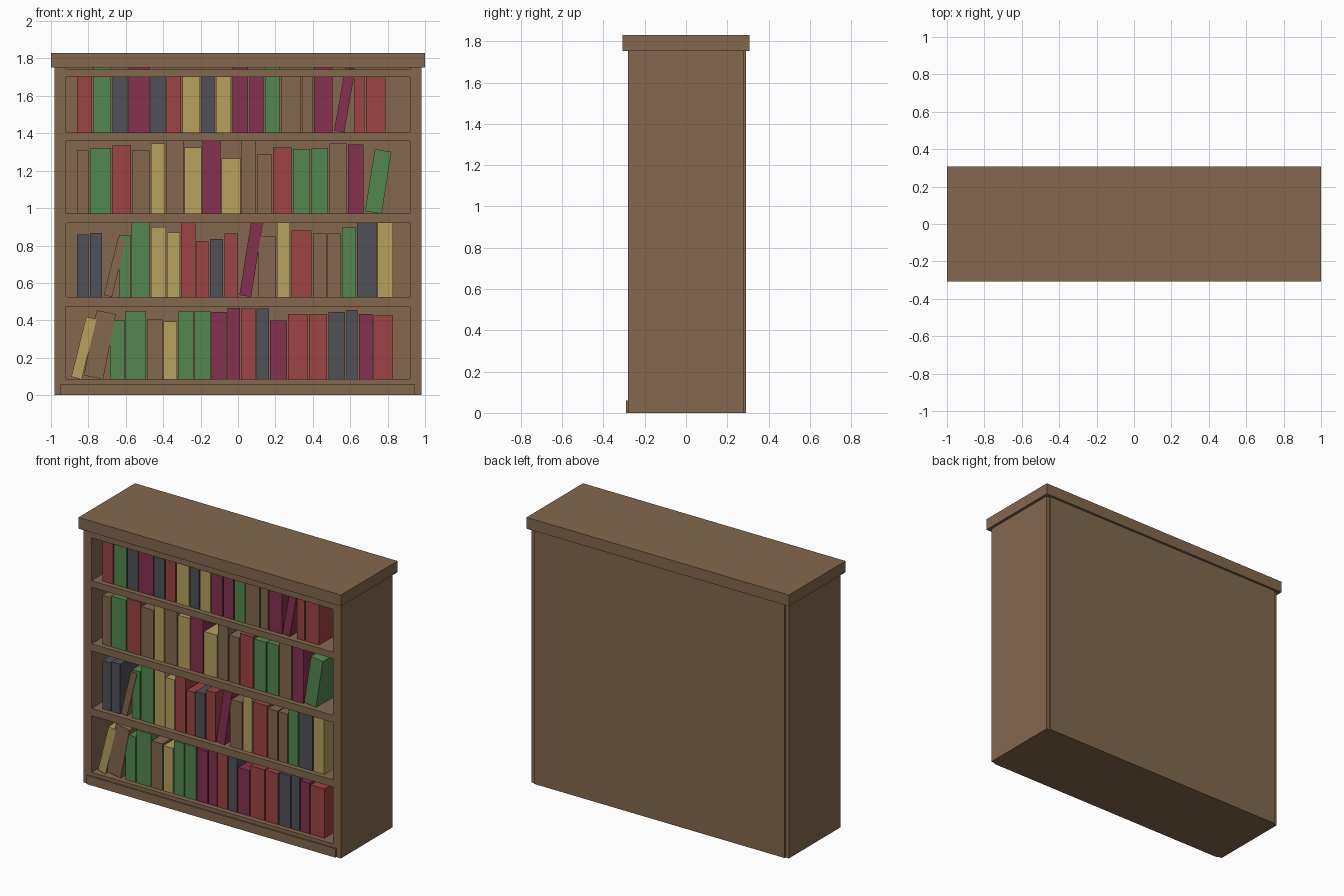
import bpy, math
from mathutils import Matrix, Vector

if "Cube" in bpy.data.objects:
    bpy.data.objects.remove(bpy.data.objects["Cube"])


def material(name, r, g, b):
    """Flat colour given as 0-255 display values, stored as linear."""
    def lin(c):
        c /= 255
        return c / 12.92 if c <= 0.04045 else ((c + 0.055) / 1.055) ** 2.4
    m = bpy.data.materials.new(name)
    m.diffuse_color = (lin(r), lin(g), lin(b), 1)
    m.use_nodes = True
    m.node_tree.nodes["Principled BSDF"].inputs["Base Color"].default_value = m.diffuse_color
    return m


MATS = {
    "B": material("brown wood", 131, 104, 78),
    "R": material("red cloth", 156, 68, 68),
    "G": material("green cloth", 84, 135, 80),
    "K": material("slate cloth", 80, 81, 87),
    "Y": material("tan cloth", 183, 161, 95),
    "P": material("plum cloth", 133, 49, 78),
}


def box(name, x0, x1, y0, y1, z0, z1, colour="B", matrix=None):
    verts = [Vector((x, y, z)) for x in (x0, x1) for y in (y0, y1) for z in (z0, z1)]
    if matrix:
        verts = [matrix @ v for v in verts]
    faces = [(0, 1, 3, 2), (4, 6, 7, 5), (0, 4, 5, 1), (2, 3, 7, 6), (0, 2, 6, 4), (1, 5, 7, 3)]
    mesh = bpy.data.meshes.new(name)
    mesh.from_pydata(verts, [], faces)
    mesh.materials.append(MATS[colour])
    ob = bpy.data.objects.new(name, mesh)
    bpy.context.collection.objects.link(ob)
    return ob


# Case: side panels, shelves, back, plinth and cap
for side, s in (("left", -1), ("right", 1)):
    xa, xb = sorted((0.92 * s, 0.98 * s))
    box(f"{side}_side_panel", xa, xb, -0.28, 0.28, 0, 1.752)
SHELVES = [("bottom_board", 0, 0.085), ("lower_shelf", 0.475, 0.525),
           ("middle_shelf", 0.92, 0.97), ("upper_shelf", 1.36, 1.405),
           ("top_rail", 1.70, 1.742)]
for name, z0, z1 in SHELVES:
    box(name, -0.92, 0.92, -0.28, 0.28, z0, z1)
box("back_panel", -0.955, 0.955, 0.28, 0.29, 0, 1.752)
box("plinth", -0.95, 0.945, -0.29, -0.28, 0, 0.06)
box("cap", -1, 1, -0.307, 0.307, 1.752, 1.83)


def book_row(label, x, floor, books):
    """Each book: colour, pitch, height, then lean in degrees and thickness if it leans."""
    for i, (colour, pitch, height, *lean) in enumerate(books):
        name = f"{label}_book_{i + 1}"
        if lean:
            # a leaning book pivots on its lower right edge
            angle, thick = lean
            m = Matrix.Translation((x + thick, 0, floor)) @ Matrix.Rotation(math.radians(angle), 4, "Y")
            box(name, -thick, 0, -0.249, 0.2, 0, height, colour, m)
        else:
            box(name, x, x + pitch - 0.007, -0.245, 0.2, floor, floor + height, colour)
        x += pitch


# Books, shelf by shelf from left to right
book_row("bottom", -0.893, 0.085, [
    ("Y", .067, .33, 14, .057), ("B", .142, .355, 11, .105), ("G", .083, .313),
    ("G", .115, .365), ("B", .088, .32), ("Y", .08, .31), ("G", .086, .365),
    ("G", .091, .365), ("P", .086, .36), ("P", .072, .38), ("R", .083, .377),
    ("K", .072, .377), ("P", .096, .313), ("R", .112, .35), ("R", .104, .35),
    ("K", .096, .36), ("K", .067, .37), ("P", .078, .35), ("R", .112, .34)])

book_row("lower", -0.861, 0.525, [
    ("K", .07, .333), ("K", .072, .343), ("B", .083, .317, 14, .045), ("G", .067, .33),
    ("G", .104, .395), ("Y", .086, .375), ("Y", .075, .345), ("R", .083, .395),
    ("R", .07, .30), ("K", .078, .31), ("R", .08, .34), ("P", .102, .41, 9, .063),
    ("B", .099, .327), ("Y", .078, .395), ("R", .115, .355), ("B", .078, .34),
    ("B", .078, .34), ("G", .08, .375), ("K", .11, .395), ("Y", .088, .395)])

book_row("middle", -0.861, 0.97, [
    ("B", .07, .337), ("G", .118, .35), ("R", .107, .365), ("B", .102, .337),
    ("Y", .08, .375), ("B", .099, .39), ("Y", .096, .355), ("P", .102, .39),
    ("Y", .107, .295), ("B", .083, .39), ("B", .083, .32), ("R", .107, .355),
    ("G", .099, .345), ("G", .096, .35), ("B", .099, .375), ("P", .091, .37),
    ("G", .098, .335, 9, .09)])

book_row("top", -0.861, 1.405, [
    ("R", .088, .32), ("G", .102, .347), ("K", .086, .32), ("P", .118, .347),
    ("K", .086, .32), ("R", .083, .32), ("Y", .102, .32), ("K", .078, .32),
    ("Y", .088, .32), ("P", .091, .347), ("P", .083, .32), ("G", .086, .347),
    ("B", .112, .32), ("B", .064, .32), ("P", .107, .347), ("P", .107, .345, 10, .055),
    ("R", .064, .32), ("R", .112, .32)])
